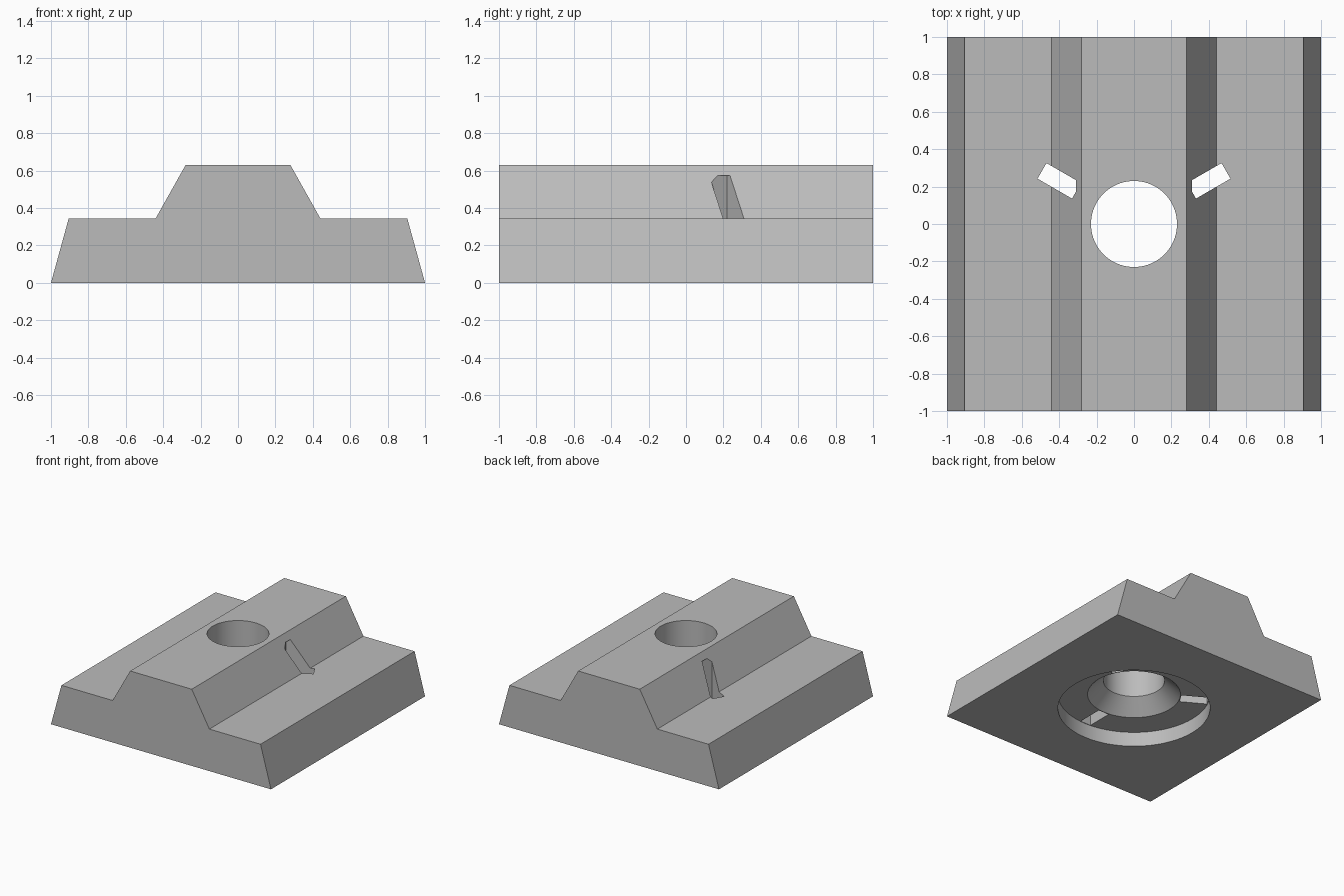
import bpy, bmesh, math
from mathutils import Matrix, Vector

default = bpy.data.objects.get("Cube")
if default:
    bpy.data.objects.remove(default)

GREY = (0.5, 0.5, 0.5, 1.0)
grey = bpy.data.materials.new("plain grey")
grey.use_nodes = True
grey.diffuse_color = GREY
grey.node_tree.nodes["Principled BSDF"].inputs["Base Color"].default_value = GREY


def make_object(name, bm):
    bmesh.ops.recalc_face_normals(bm, faces=bm.faces[:])
    mesh = bpy.data.meshes.new(name)
    bm.to_mesh(mesh)
    bm.free()
    mesh.materials.append(grey)
    obj = bpy.data.objects.new(name, mesh)
    bpy.context.collection.objects.link(obj)
    return obj


def extruded_block(name, half_profile, half_length):
    """Mirror an x/z half profile and extrude it along y."""
    outline = half_profile + [(-x, z) for x, z in reversed(half_profile)]
    bm = bmesh.new()
    face = bm.faces.new([bm.verts.new((x, -half_length, z)) for x, z in outline])
    back = bmesh.ops.duplicate(bm, geom=[face])
    moved = [v for v in back["geom"] if isinstance(v, bmesh.types.BMVert)]
    bmesh.ops.translate(bm, verts=moved, vec=(0, 2 * half_length, 0))
    bmesh.ops.bridge_loops(bm, edges=bm.edges[:])
    return make_object(name, bm)


def lathe(name, profile, steps=96):
    """Spin a radius/z profile that starts and ends on the z axis."""
    bm = bmesh.new()
    verts = [bm.verts.new((r, 0, z)) for r, z in profile]
    edges = [bm.edges.new(pair) for pair in zip(verts, verts[1:])]
    bmesh.ops.spin(bm, geom=verts + edges, cent=(0, 0, 0), axis=(0, 0, 1),
                   angle=math.tau, steps=steps)
    bmesh.ops.remove_doubles(bm, verts=bm.verts[:], dist=1e-5)
    return make_object(name, bm)


def radial_slot(name, inner, outer, width, bottom, top, degrees):
    """Box reaching outwards from the axis in the given direction."""
    bm = bmesh.new()
    centre = Vector(((inner + outer) / 2, 0, (bottom + top) / 2))
    size = Vector((outer - inner, width, top - bottom))
    bmesh.ops.create_cube(bm, size=1, matrix=Matrix.Rotation(math.radians(degrees), 4, "Z")
                          @ Matrix.Translation(centre) @ Matrix.Diagonal(size).to_4x4())
    return make_object(name, bm)


# Stepped block with sloping sides
block = extruded_block("stepped_block", [(1, 0), (0.905, 0.345), (0.44, 0.345), (0.28, 0.63)], 1)

# Round recess underneath, countersink and through hole
cutters = [lathe("bore_cutter", [(0, -0.1), (0.573, -0.1), (0.573, 0.12), (0.35, 0.12),
                                 (0.23, 0.235), (0.23, 0.8), (0, 0.8)])]

# Three slots spaced evenly round the bore
for angle in (30, 150, 270):
    cutters.append(radial_slot("slot_cutter", 0.355, 0.568, 0.096, 0.06, 0.575, angle))

# Cut the openings, then drop the cutters
bpy.ops.object.select_all(action="DESELECT")
bpy.context.view_layer.objects.active = block
block.select_set(True)
for cutter in cutters:
    cutter.hide_render = True
    mod = block.modifiers.new(cutter.name, "BOOLEAN")
    mod.operation = "DIFFERENCE"
    mod.solver = "EXACT"
    mod.object = cutter
    bpy.ops.object.modifier_apply(modifier=mod.name)
    bpy.data.objects.remove(cutter)

# Smooth the round walls and keep the corners crisp
bpy.ops.object.shade_smooth_by_angle(angle=math.radians(30))
